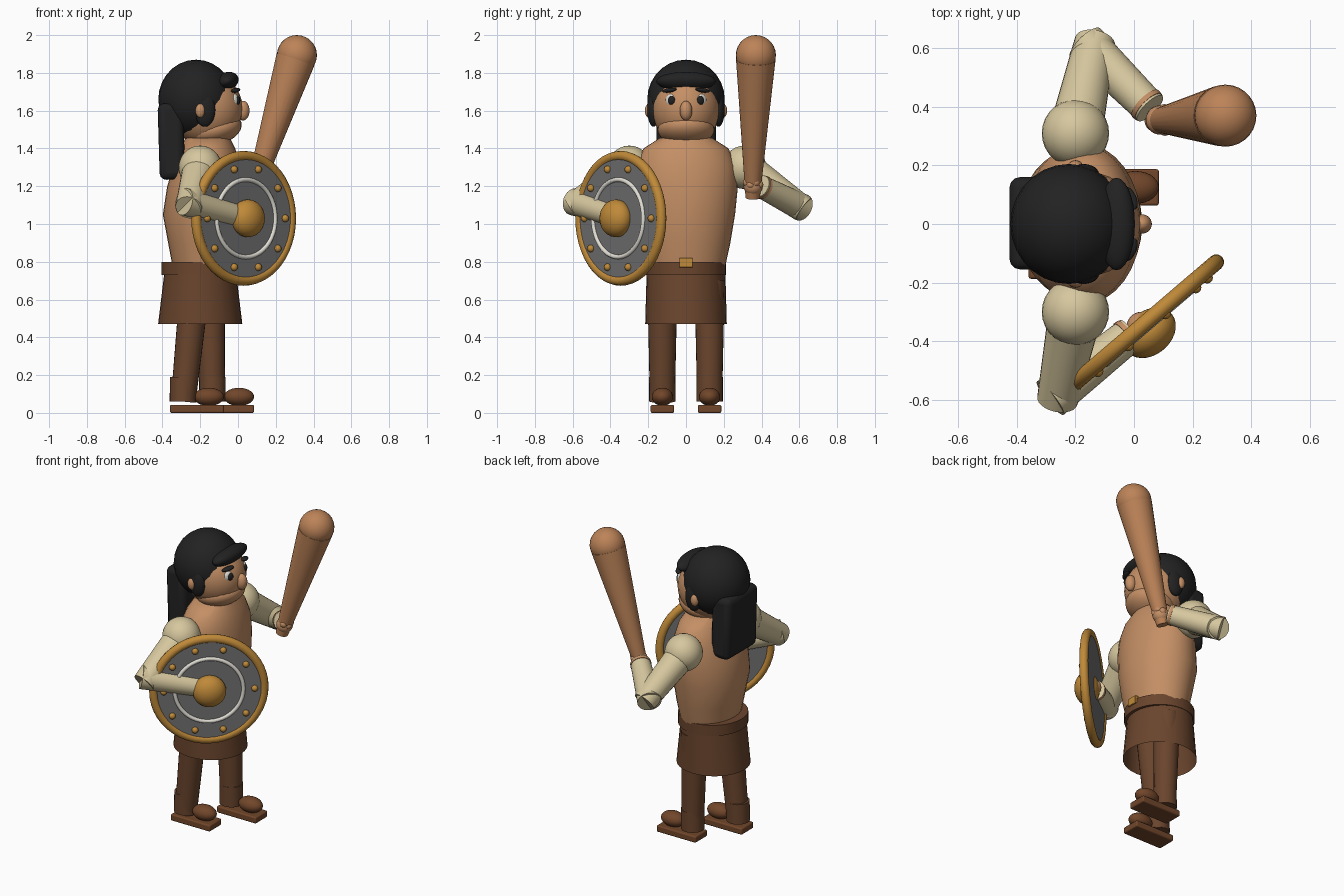
import bpy, math
from mathutils import Vector, Matrix

cube = bpy.data.objects.get("Cube")
if cube:
    bpy.data.objects.remove(cube, do_unlink=True)


def material(name, rgb):
    lin = [((c / 255 + 0.055) / 1.055) ** 2.4 for c in rgb] + [1]
    m = bpy.data.materials.new(name)
    m.use_nodes = True
    m.diffuse_color = lin
    m.node_tree.nodes["Principled BSDF"].inputs["Base Color"].default_value = lin
    return m


SKIN = material("skin", (196, 143, 101))
WOOD = material("club wood", (188, 131, 88))
CREAM = material("cream sleeve", (214, 199, 158))
BROWN = material("brown leather", (106, 69, 45))
SHOE = material("shoe brown", (113, 70, 42))
HAIR = material("black hair", (34, 34, 34))
GOLD = material("gold", (192, 138, 57))
STEEL = material("grey steel", (116, 116, 116))
WHITE = material("pale silver", (225, 222, 212))


def finish(name, mat, angle=40):
    o = bpy.context.object
    o.name = name
    o.data.materials.append(mat)
    bpy.ops.object.shade_smooth_by_angle(angle=math.radians(angle))
    return o


def ball(name, mat, loc, r, rot=(0, 0, 0), seg=28):
    bpy.ops.mesh.primitive_uv_sphere_add(segments=seg, ring_count=seg // 2, location=loc, rotation=rot)
    bpy.context.object.scale = r if isinstance(r, tuple) else (r, r, r)
    return finish(name, mat)


def rod(name, mat, a, b, r1, r2, verts=24):
    a, b = Vector(a), Vector(b)
    bpy.ops.mesh.primitive_cone_add(vertices=verts, radius1=r1, radius2=r2, depth=(b - a).length,
                                    location=(a + b) / 2)
    bpy.context.object.rotation_euler = (b - a).to_track_quat("Z", "Y").to_euler()
    return finish(name, mat)


def block(name, mat, lo, hi, bevel=0.01, rot=(0, 0, 0)):
    lo, hi = Vector(lo), Vector(hi)
    bpy.ops.mesh.primitive_cube_add(size=1, location=(lo + hi) / 2)
    o = bpy.context.object
    o.data.transform(Matrix.Diagonal((*(hi - lo), 1)))
    o.rotation_euler = rot
    mod = o.modifiers.new("rounded edges", "BEVEL")
    mod.width, mod.segments = bevel, 3
    return finish(name, mat)


def loft(name, mat, rings, n=32, top=True, bottom=True):
    # Each ring is height, centre x, half depth, half width
    verts = [(cx + rx * math.cos(k * math.tau / n), ry * math.sin(k * math.tau / n), z)
             for z, cx, rx, ry in rings for k in range(n)]
    faces = [(i * n + k, i * n + (k + 1) % n, (i + 1) * n + (k + 1) % n, (i + 1) * n + k)
             for i in range(len(rings) - 1) for k in range(n)]
    if bottom:
        faces.append(tuple(reversed(range(n))))
    if top:
        faces.append(tuple(range(len(verts) - n, len(verts))))
    me = bpy.data.meshes.new(name)
    me.from_pydata(verts, [], faces)
    o = bpy.data.objects.new(name, me)
    bpy.context.collection.objects.link(o)
    bpy.ops.object.select_all(action="DESELECT")
    o.select_set(True)
    bpy.context.view_layer.objects.active = o
    return finish(name, mat)


# Torso, belt and skirt
loft("torso", SKIN, [(0.74, -0.18, 0.16, 0.2), (0.9, -0.18, 0.19, 0.235), (1.05, -0.185, 0.213, 0.26),
                     (1.2, -0.175, 0.2, 0.275), (1.31, -0.165, 0.175, 0.265),
                     (1.4, -0.16, 0.145, 0.225), (1.455, -0.16, 0.118, 0.14)])
loft("belt", BROWN, [(0.73, -0.197, 0.208, 0.212), (0.8, -0.197, 0.208, 0.212)])
loft("skirt", BROWN, [(0.47, -0.2, 0.223, 0.216), (0.76, -0.2, 0.188, 0.208)], bottom=False)
block("belt_buckle", GOLD, (-0.01, -0.035, 0.77), (0.02, 0.035, 0.82), 0.004)

# Head and face
ball("head", SKIN, (-0.17, 0, 1.61), (0.195, 0.18, 0.195))
ball("jaw", SKIN, (-0.125, 0, 1.5), (0.148, 0.15, 0.085), (0, -0.25, 0))
ball("nose", SKIN, (0.027, 0, 1.6), (0.034, 0.033, 0.052))
ball("hair_cap", HAIR, (-0.222, 0, 1.66), (0.2, 0.205, 0.21))
ball("fringe", HAIR, (-0.06, 0, 1.755), (0.065, 0.158, 0.048), (0, -0.35, 0))
block("ponytail", HAIR, (-0.42, -0.155, 1.235), (-0.285, 0.16, 1.64), 0.035, (0, -0.03, 0))
for side, s in (("left", 1), ("right", -1)):
    ball(side + "_eye", WHITE, (-0.018, s * 0.08, 1.655), (0.02, 0.03, 0.034), (0, 0, s * 0.45), 16)
    ball(side + "_pupil", HAIR, (-0.003, s * 0.077, 1.654), (0.014, 0.021, 0.024), (0, 0, s * 0.45), 16)
    ball(side + "_brow", HAIR, (-0.012, s * 0.088, 1.708), (0.02, 0.042, 0.012), (-s * 0.15, 0, s * 0.4), 16)
    ball(side + "_ear", SKIN, (-0.2, s * 0.196, 1.6), (0.026, 0.022, 0.038), seg=16)
    ball(side + "_sideburn", HAIR, (-0.175, s * 0.172, 1.605), (0.055, 0.033, 0.09))

# Legs in a walking pose, with boots
for side, y, hip, ankle, heel in (("left", 0.125, -0.15, -0.135, -0.2), ("right", -0.125, -0.225, -0.29, -0.36)):
    rod(side + "_leg", BROWN, (hip, y, 0.7), (ankle, y, 0.06), 0.08, 0.066)
    rod(side + "_boot", BROWN, (ankle - 0.002, y, 0.06), (ankle, y, 0.19), 0.07, 0.07)
    block(side + "_sole", SHOE, (heel, y - 0.062, 0), (heel + 0.285, y + 0.062, 0.042), 0.008)
    ball(side + "_toe", SHOE, (heel + 0.205, y, 0.085), (0.08, 0.056, 0.048))

# Arms: shoulder, sleeve, wrist band and fist
ARMS = (("left", (-0.2, 0.31, 1.3), (-0.14, 0.59, 1.1), (0.055, 0.395, 1.2), (0.09, 0.355, 1.2)),
        ("right", (-0.2, -0.3, 1.3), (-0.255, -0.57, 1.11), (-0.01, -0.375, 1.045), (0.025, -0.35, 1.04)))
for side, shoulder, elbow, wrist, hand in ARMS:
    e, w, h = Vector(elbow), Vector(wrist), Vector(hand)
    fore = (w - e).normalized()
    upper = (e - Vector(shoulder)).normalized()
    ball(side + "_shoulder", CREAM, shoulder, 0.115)
    rod(side + "_upper_sleeve", CREAM, shoulder, e + upper * 0.04, 0.092, 0.07)
    rod(side + "_forearm_sleeve", CREAM, e - fore * 0.04, w, 0.073, 0.06)
    rod(side + "_wrist_band", SKIN, w - fore * 0.025, w - fore * 0.008, 0.064, 0.063)
    ball(side + "_hand", SKIN, h, 0.05)
    for i in range(4):
        a = i * 0.75 - 1.1
        ball(f"{side}_finger_{i + 1}", SKIN,
             h + Vector((0.035 * math.cos(a), 0.035 * math.sin(a), 0.02 - 0.012 * (i % 2))), 0.023, seg=12)

# Club
tip, butt = Vector((0.312, 0.37, 1.894)), Vector((0.072, 0.353, 1.14))
rod("club_shaft", WOOD, butt, tip.lerp(butt, 0.03), 0.038, 0.105)
ball("club_head", WOOD, tip, 0.106)

# Round shield, facing forward and to the right
centre = Vector((0.03, -0.345, 1.03))
normal = Vector((0.65, -0.76, 0)).normalized()
across = Vector((-normal.y, normal.x, 0))
turn = Matrix((across, Vector((0, 0, 1)), normal)).transposed().to_euler()
rod("shield_face", STEEL, centre - normal * 0.018, centre + normal * 0.018, 0.335, 0.335, 48)
for name, mat, radius, thick, out in (("shield_rim", GOLD, 0.33, 0.027, 0),
                                      ("shield_ring", WHITE, 0.205, 0.012, 0.018)):
    bpy.ops.mesh.primitive_torus_add(major_segments=48, minor_segments=12, major_radius=radius,
                                     minor_radius=thick, location=centre + normal * out, rotation=turn)
    finish(name, mat, 60)
ball("shield_boss", GOLD, centre + normal * 0.035, (0.1, 0.1, 0.075), turn)
for i in range(10):
    a = i * math.tau / 10
    spot = centre + normal * 0.02 + 0.272 * (across * math.cos(a) + Vector((0, 0, math.sin(a))))
    ball(f"shield_stud_{i + 1}", GOLD, spot, 0.02, seg=12)
